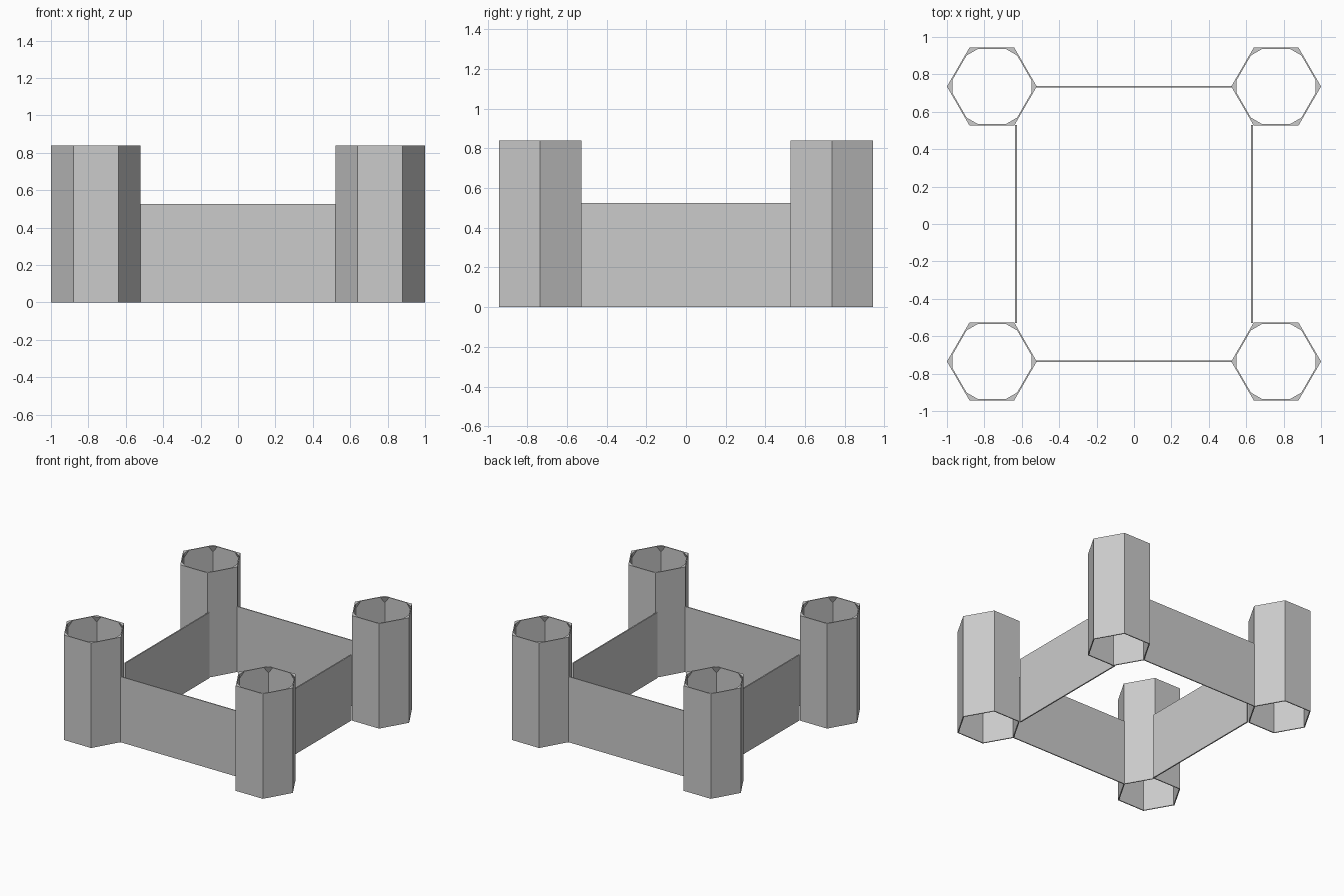
import bpy, bmesh
from math import cos, sin, pi
from mathutils import Vector

cube = bpy.data.objects.get("Cube")
if cube:
    bpy.data.objects.remove(cube)

TOWER_H, WALL_H = 0.84, 0.525
RADIUS, SHELL = 0.24, 0.009
TX, TY = 0.76, 0.735

stone = bpy.data.materials.new("stone_grey")
stone.use_nodes = True
grey = (0.6, 0.6, 0.6, 1)
stone.diffuse_color = grey
stone.node_tree.nodes["Principled BSDF"].inputs["Base Color"].default_value = grey


def finish(name, bm, location):
    bmesh.ops.recalc_face_normals(bm, faces=bm.faces)
    mesh = bpy.data.meshes.new(name)
    bm.to_mesh(mesh)
    bm.free()
    mesh.materials.append(stone)
    obj = bpy.data.objects.new(name, mesh)
    obj.location = location
    bpy.context.collection.objects.link(obj)


def hexagon(bm, radius, z):
    return [bm.verts.new((radius * cos(i * pi / 3), radius * sin(i * pi / 3), z))
            for i in range(6)]


# Hollow six-sided tower, open at both ends, with small corner brackets at the rim
def tower(name, x, y):
    bm = bmesh.new()
    inner_r = RADIUS - SHELL
    loops = [hexagon(bm, r, z) for r, z in
             ((RADIUS, 0), (RADIUS, TOWER_H), (inner_r, TOWER_H), (inner_r, 0))]
    for k in range(4):
        a, b = loops[k], loops[(k + 1) % 4]
        for i in range(6):
            j = (i + 1) % 6
            bm.faces.new((a[i], a[j], b[j], b[i]))
    corners = [v.co.copy() for v in loops[2]]
    for i, corner in enumerate(corners):
        before = corner.lerp(corners[i - 1], 0.17)
        after = corner.lerp(corners[(i + 1) % 6], 0.17)
        tip = corner - Vector((0, 0, 0.05))
        p = [bm.verts.new(c) for c in (corner, before, after, tip)]
        for tri in ((0, 1, 2), (0, 1, 3), (1, 2, 3), (0, 2, 3)):
            bm.faces.new([p[t] for t in tri])
    finish(name, bm, (x, y, 0))


# Thin straight curtain wall
def wall(name, x, y, length_x, length_y):
    bm = bmesh.new()
    bmesh.ops.create_cube(bm, size=1)
    bmesh.ops.scale(bm, vec=(length_x, length_y, WALL_H), verts=bm.verts)
    finish(name, bm, (x, y, WALL_H / 2))


for side, sx in (("left", 1), ("right", -1)):
    for end, sy in (("front", -1), ("back", 1)):
        tower(f"{end}_{side}_tower", sx * TX, sy * TY)
    wall(f"{side}_wall", sx * 0.63, 0, 0.01, 1.06)
for end, sy in (("front", -1), ("back", 1)):
    wall(f"{end}_wall", 0, sy * TY, 1.05, 0.008)
